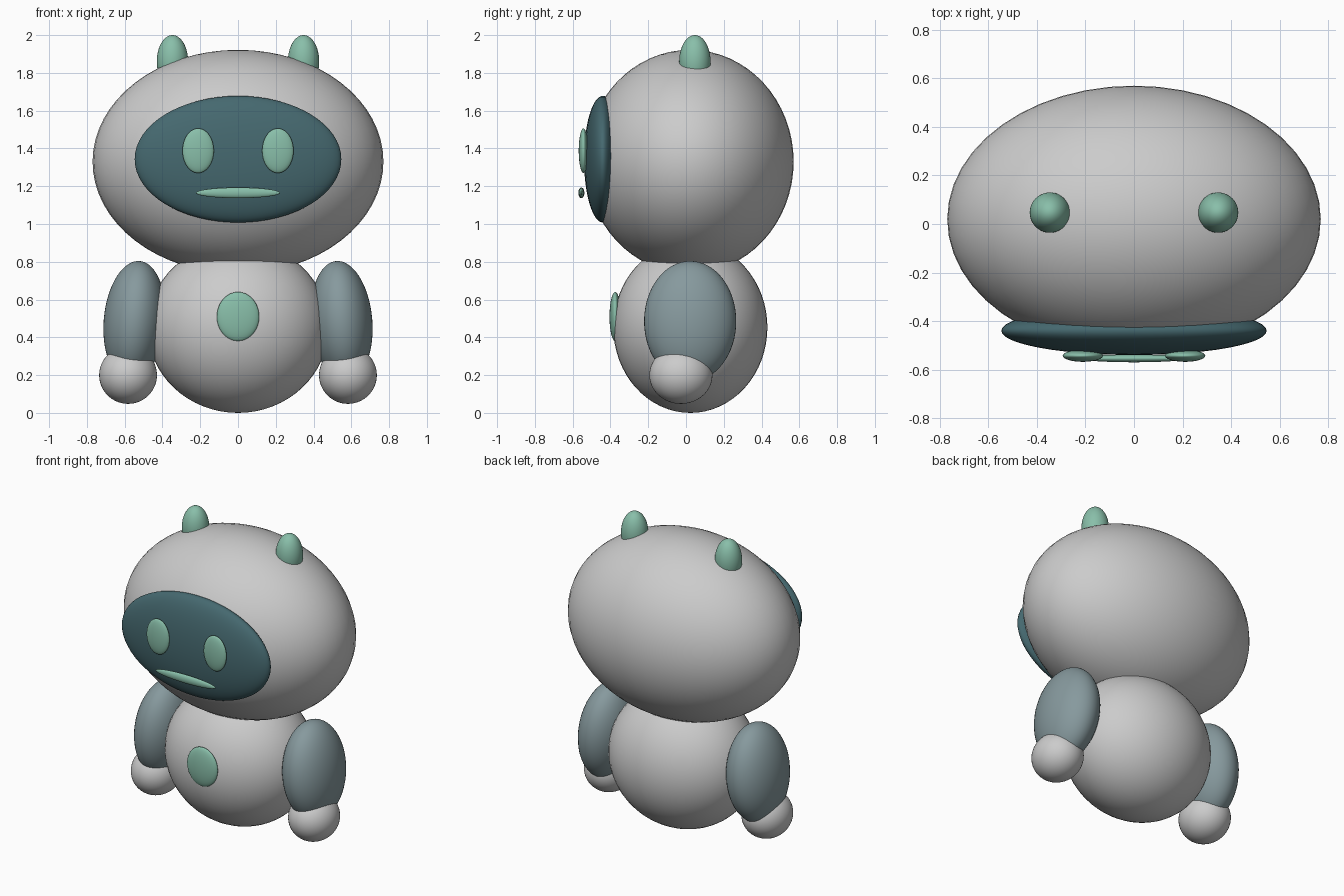
import bpy
import math

if "Cube" in bpy.data.objects:
    bpy.data.objects.remove(bpy.data.objects["Cube"])


def material(name, rgb):
    m = bpy.data.materials.new(name)
    m.diffuse_color = (*rgb, 1.0)
    m.use_nodes = True
    m.node_tree.nodes["Principled BSDF"].inputs["Base Color"].default_value = m.diffuse_color
    return m


DARK = material("dark_teal", (0.06, 0.14, 0.16))
SLATE = material("slate", (0.24, 0.32, 0.34))
GREEN = material("mint", (0.25, 0.52, 0.40))


def ellipsoid(name, loc, radii, mat=None, tilt=0.0, seg=48, rings=32):
    bpy.ops.mesh.primitive_uv_sphere_add(segments=seg, ring_count=rings,
                                         radius=1, location=loc, rotation=(0, tilt, 0))
    ob = bpy.context.object
    ob.name = name
    ob.scale = radii
    if mat:
        ob.data.materials.append(mat)
    bpy.ops.object.shade_smooth()
    return ob


# Body, head and face
ellipsoid("body", (0, 0.023, 0.453), (0.48, 0.408, 0.453))
ellipsoid("head", (0, 0.02, 1.33), (0.77, 0.55, 0.592))
ellipsoid("face_panel", (0, -0.44, 1.343), (0.547, 0.10, 0.335), DARK)
ellipsoid("mouth", (0, -0.554, 1.165), (0.222, 0.016, 0.028), GREEN)
ellipsoid("chest_badge", (0, -0.375, 0.51), (0.112, 0.03, 0.13), GREEN)

# Paired parts
for side, s in (("left", -1), ("right", 1)):
    ellipsoid(f"eye_{side}", (s * 0.211, -0.543, 1.388), (0.083, 0.025, 0.118), GREEN)
    ellipsoid(f"ear_{side}", (s * 0.347, 0.047, 1.86), (0.083, 0.083, 0.14), GREEN)
    ellipsoid(f"arm_{side}", (s * 0.548, 0.022, 0.485), (0.163, 0.244, 0.32),
              SLATE, tilt=-s * math.radians(5))
    ellipsoid(f"hand_{side}", (s * 0.582, -0.027, 0.2), (0.153, 0.167, 0.152))
